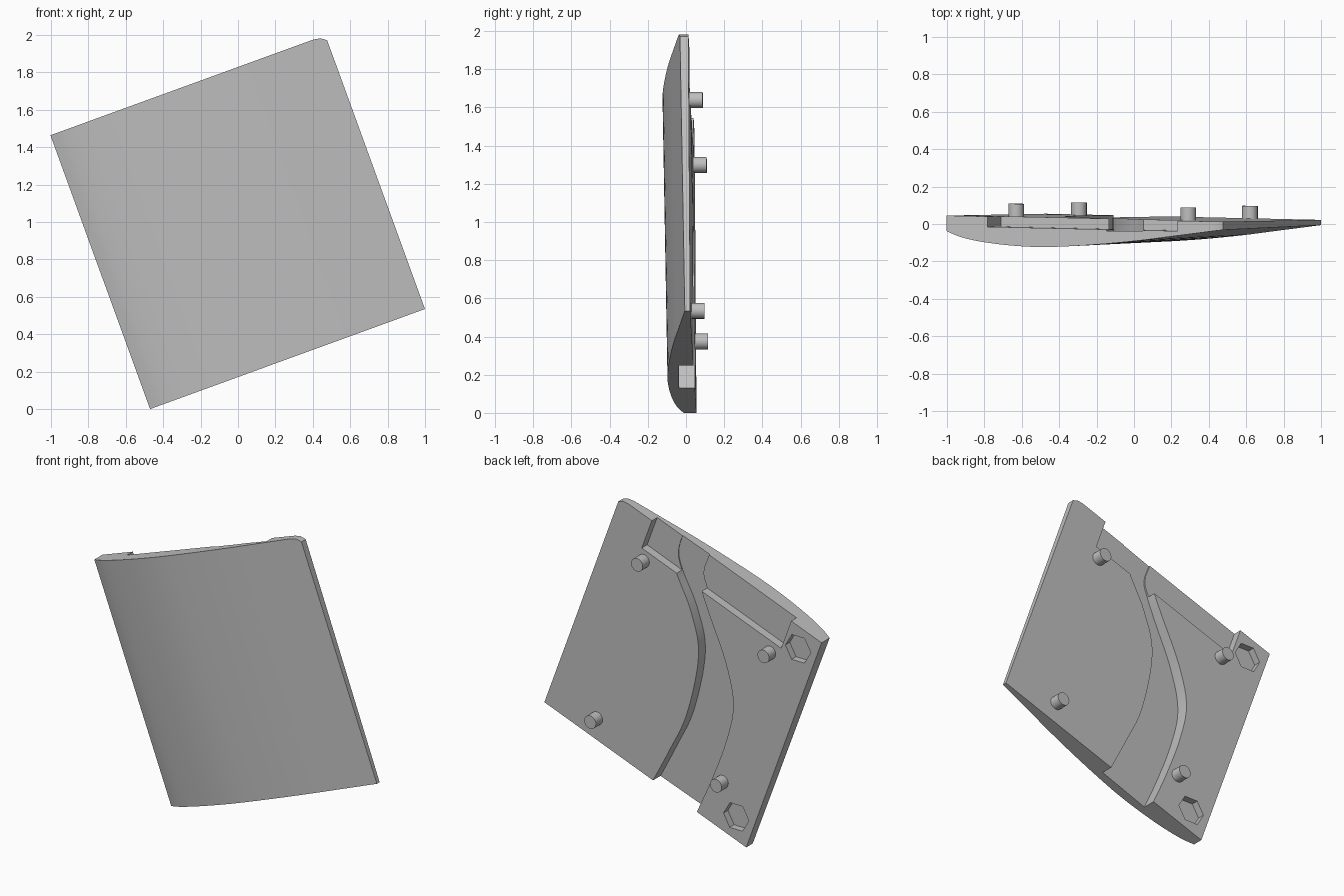
import bpy, bmesh, math
from mathutils import Matrix, Vector

if "Cube" in bpy.data.objects:
    bpy.data.objects.remove(bpy.data.objects["Cube"])

CHORD, SPAN = 1.564, 1.558
# Panel frame: x along the chord, z along the span, turned 20 degrees
FRAME = Matrix.Translation((-0.47, 0, 0)) @ Matrix.Rotation(math.radians(-20), 4, 'Y')

grey = bpy.data.materials.new("plain_grey")
grey.use_nodes = True
colour = (0.52, 0.52, 0.52, 1)
grey.diffuse_color = colour
grey.node_tree.nodes["Principled BSDF"].inputs["Base Color"].default_value = colour


def back(u, v):
    """Depth of the flat rear plane."""
    return 0.055 - 0.033 * u / CHORD - 0.01 * v / SPAN


def smooth_path(points, steps):
    """Catmull-Rom curve through 2D points."""
    p = [Vector(q) for q in points]
    p = [2 * p[0] - p[1]] + p + [2 * p[-1] - p[-2]]
    out = []
    for a, b, c, d in zip(p, p[1:], p[2:], p[3:]):
        for i in range(steps):
            t = i / steps
            out.append(0.5 * (2 * b + (c - a) * t + (2 * a - 5 * b + 4 * c - d) * t ** 2
                              + (3 * b - a - 3 * c + d) * t ** 3))
    return out + [p[-2]]


def loft(name, ring_a, ring_b):
    """Closed solid between two matching rings."""
    bm = bmesh.new()
    a = [bm.verts.new(p) for p in ring_a]
    b = [bm.verts.new(p) for p in ring_b]
    bm.faces.new(a)
    bm.faces.new(b)
    for i in range(len(a)):
        j = (i + 1) % len(a)
        bm.faces.new((a[i], a[j], b[j], b[i]))
    bmesh.ops.recalc_face_normals(bm, faces=bm.faces)
    mesh = bpy.data.meshes.new(name)
    bm.to_mesh(mesh)
    bm.free()
    mesh.materials.append(grey)
    obj = bpy.data.objects.new(name, mesh)
    bpy.context.collection.objects.link(obj)
    obj.matrix_world = FRAME
    return obj


def prism(name, outline, low, high):
    return loft(name, [(u, low(u, v), v) for u, v in outline],
                [(u, high(u, v), v) for u, v in outline])


def circle(u, v, r, sides, turn=0):
    return [(u + r * math.cos(turn + math.tau * i / sides),
             v + r * math.sin(turn + math.tau * i / sides)) for i in range(sides)]


def select(obj):
    bpy.ops.object.select_all(action='DESELECT')
    obj.select_set(True)
    bpy.context.view_layer.objects.active = obj


def cut(target, cutter):
    cutter.hide_render = True
    select(target)
    mod = target.modifiers.new("cut", 'BOOLEAN')
    mod.operation, mod.solver, mod.object = 'DIFFERENCE', 'EXACT', cutter
    bpy.ops.object.modifier_apply(modifier=mod.name)
    bpy.data.objects.remove(cutter)


def above(u, v):
    return 0.15


# Curved wing panel, slightly offset from root to tip
front = smooth_path([(0, -0.012), (0.08, -0.043), (0.2, -0.069), (0.38, -0.09),
                     (0.58, -0.097), (0.85, -0.084), (1.1, -0.062),
                     (1.3, -0.038), (CHORD, -0.006)], 4)
rings = []
for v, shift in ((0, 0), (SPAN, -0.026)):
    ring = [(u, y + shift, v) for u, y in front]
    rings.append(ring + [(CHORD, back(CHORD, v), v), (0, back(0, v), v)])
panel = loft("wing_panel", *rings)

# Winding cable channel across the rear
side_a = smooth_path([(0.726, -0.03), (0.69, 0.25), (0.665, 0.55), (0.725, 0.95),
                      (0.87, 1.18), (1.04, 1.345), (1.11, 1.45), (1.12, 1.6)], 5)
side_b = smooth_path([(0.385, -0.03), (0.365, 0.25), (0.362, 0.55), (0.4, 0.8),
                      (0.54, 1.02), (0.75, 1.24), (0.85, 1.35), (0.91, 1.44), (0.91, 1.6)], 5)
cut(panel, prism("channel_cutter", side_a + side_b[::-1], lambda u, v: -0.037, above))

# Rectangular pockets along the tip
for u0, u1 in ((0.235, 0.92), (1.04, 1.315)):
    box = [(u0, 1.35), (u1, 1.35), (u1, 1.6), (u0, 1.6)]
    cut(panel, prism("pocket_cutter", box, lambda u, v: back(u, v) - 0.055, above))

# Hexagonal nut recesses near the thick edge
for v in (0.14, 1.42):
    cut(panel, prism("nut_cutter", circle(0.13, v, 0.092, 6, math.radians(40)),
                     lambda u, v: back(u, v) - 0.045, above))

# Clipped corner at the thin edge
cut(panel, prism("corner_cutter", [(1.49, SPAN + 0.001), (1.535, 1.551), (1.57, 1.525),
                                   (1.65, 1.5), (1.65, 1.65), (1.49, 1.65)],
                 lambda u, v: -0.3, above))
parts = [panel]

# Locating pegs on the rear
for i, (u, v) in enumerate([(1.275, 1.28), (0.294, 1.276), (1.207, 0.13), (0.293, 0.292)]):
    parts.append(prism(f"peg_{i + 1}", circle(u, v, 0.042, 32),
                       lambda u, v: back(u, v) - 0.01, lambda u, v: back(u, v) + 0.068))

for obj in parts:
    select(obj)
    bpy.ops.object.shade_smooth_by_angle(angle=math.radians(30))
